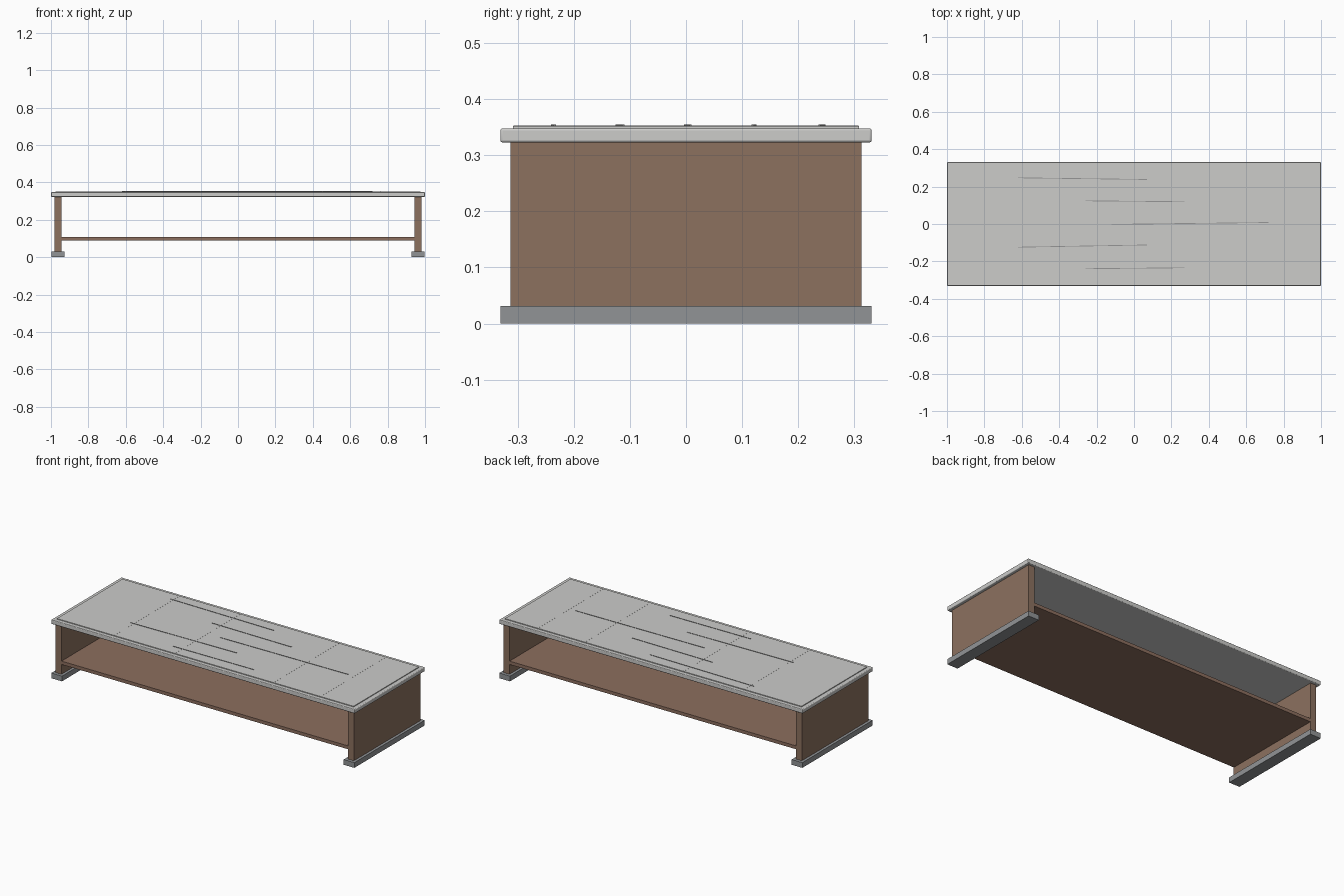
import bpy, math

old = bpy.data.objects.get("Cube")
if old:
    bpy.data.objects.remove(old, do_unlink=True)


def material(name, rgb):
    lin = [((c / 255 + 0.055) / 1.055) ** 2.4 for c in rgb] + [1.0]
    m = bpy.data.materials.new(name)
    m.use_nodes = True
    m.diffuse_color = lin
    m.node_tree.nodes["Principled BSDF"].inputs["Base Color"].default_value = lin
    return m


stone = material("pale stone", (204, 204, 202))
vein = material("stone vein grey", (150, 150, 150))
wood = material("brown wood", (140, 113, 95))
shelf_wood = material("shelf wood", (140, 110, 94))
metal = material("grey metal", (145, 148, 150))


def box(name, x, y, z, mat, bevel=0, turn=0):
    """Box from (min, max) pairs, with an optional rounded edge and turn about z."""
    centre = [(a + b) / 2 for a, b in (x, y, z)]
    bpy.ops.mesh.primitive_cube_add(size=1, location=centre)
    ob = bpy.context.object
    ob.name = name
    ob.scale = [b - a for a, b in (x, y, z)]
    bpy.ops.object.transform_apply(location=False, rotation=False, scale=True)
    ob.rotation_euler.z = turn
    ob.data.materials.append(mat)
    if bevel:
        mod = ob.modifiers.new("rounded edges", "BEVEL")
        mod.width = bevel
        mod.segments = 3
        bpy.ops.object.shade_smooth_by_angle(angle=math.radians(40))
    return ob


# Table top: rounded slab with a thin raised panel
box("top_slab", (-1, 1), (-0.331, 0.331), (0.323, 0.348), stone, bevel=0.004)
box("top_panel", (-0.977, 0.977), (-0.308, 0.308), (0.347, 0.3525), stone)

# Long, slightly slanted veins: x start, x end, y start, y end
veins = [(-0.62, 0.07, 0.247, 0.238), (-0.26, 0.27, 0.124, 0.119),
         (-0.12, 0.72, -0.002, 0.008), (-0.62, 0.07, -0.124, -0.112),
         (-0.26, 0.27, -0.239, -0.234)]
for i, (x0, x1, y0, y1) in enumerate(veins):
    y = (y0 + y1) / 2
    box(f"vein_{i + 1}", (x0, x1), (y - 0.002, y + 0.002), (0.352, 0.3545), vein,
        turn=math.atan2(y1 - y0, x1 - x0))

# Hairline cross seams
for i, x in enumerate((-0.6, -0.2, 0.45, 0.76)):
    box(f"cross_seam_{i + 1}", (x - 0.0015, x + 0.0015), (-0.307, 0.307),
        (0.352, 0.353), stone)

# End panels standing on feet
for side, s in (("left", 1), ("right", -1)):
    box(f"{side}_end_panel", sorted((0.944 * s, 0.982 * s)), (-0.313, 0.313),
        (0.03, 0.324), wood)
    box(f"{side}_foot", sorted((0.928 * s, 0.998 * s)), (-0.331, 0.331),
        (0, 0.031), metal)

# Low shelf between the end panels
box("shelf", (-0.945, 0.945), (-0.312, 0.312), (0.089, 0.109), shelf_wood)
